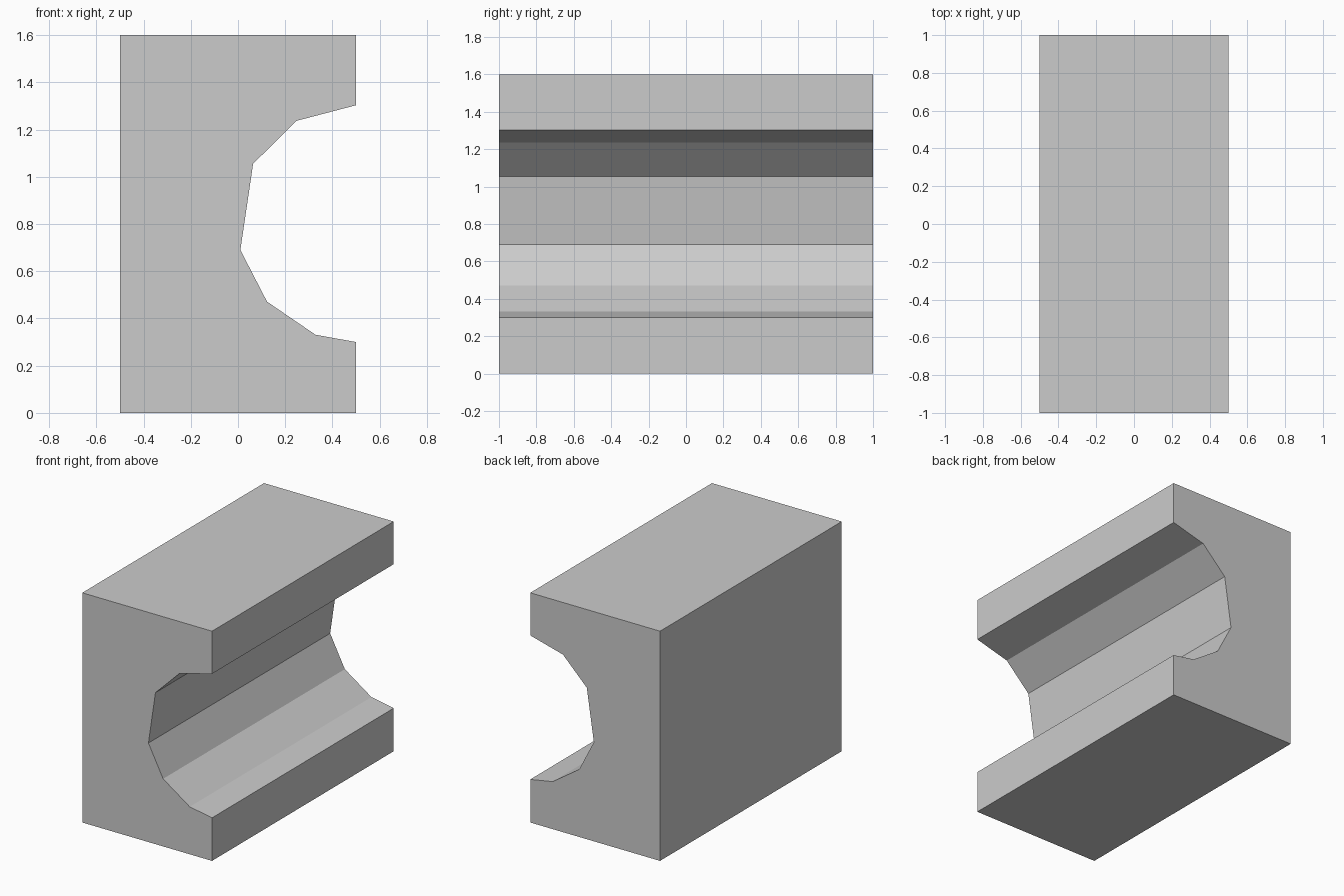
import bpy
import bmesh

if "Cube" in bpy.data.objects:
    bpy.data.objects.remove(bpy.data.objects["Cube"])

# Block cross-section in the x-z plane, with the faceted channel on the +x side
profile = [(-0.5, 0), (0.5, 0), (0.5, 0.30), (0.328, 0.331), (0.123, 0.471),
           (0.01, 0.69), (0.064, 1.055), (0.248, 1.237), (0.5, 1.303),
           (0.5, 1.6), (-0.5, 1.6)]

# Extrude the section along y
bm = bmesh.new()
front = bm.faces.new([bm.verts.new((x, -1, z)) for x, z in profile])
ext = bmesh.ops.extrude_face_region(bm, geom=[front], use_keep_orig=True)
back = [v for v in ext["geom"] if isinstance(v, bmesh.types.BMVert)]
bmesh.ops.translate(bm, verts=back, vec=(0, 2, 0))
bmesh.ops.recalc_face_normals(bm, faces=bm.faces)

mesh = bpy.data.meshes.new("channel_block")
bm.to_mesh(mesh)
bm.free()
block = bpy.data.objects.new("channel_block", mesh)
bpy.context.collection.objects.link(block)
